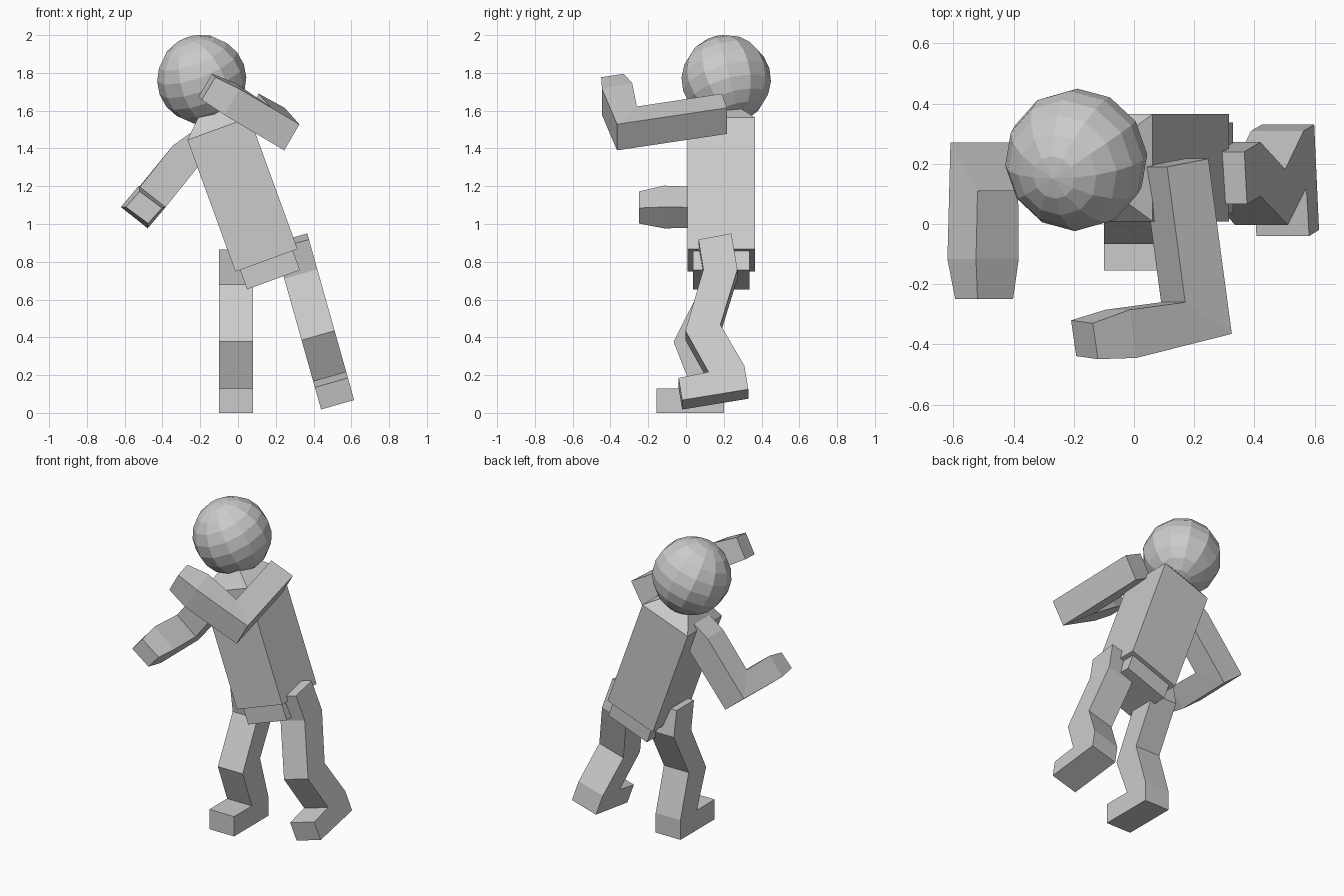
import bpy, bmesh
from math import radians
from mathutils import Matrix, Vector

if "Cube" in bpy.data.objects:
    bpy.data.objects.remove(bpy.data.objects["Cube"])


def finish(name, bm, matrix=None):
    if matrix:
        bm.transform(matrix)
    bmesh.ops.recalc_face_normals(bm, faces=bm.faces)
    mesh = bpy.data.meshes.new(name)
    bm.to_mesh(mesh)
    bm.free()
    obj = bpy.data.objects.new(name, mesh)
    bpy.context.collection.objects.link(obj)
    return obj


def loft(name, rings, matrix=None):
    """Skin closed rings of equal length and cap both ends."""
    bm = bmesh.new()
    rows = [[bm.verts.new(p) for p in ring] for ring in rings]
    n = len(rows[0])
    for a, b in zip(rows, rows[1:]):
        for i in range(n):
            j = (i + 1) % n
            bm.faces.new((a[i], a[j], b[j], b[i]))
    bm.faces.new(rows[0])
    bm.faces.new(rows[-1])
    return finish(name, bm, matrix)


def rect(hx, hy, z):
    return [(-hx, -hy, z), (hx, -hy, z), (hx, hy, z), (-hx, hy, z)]


def arm(name, sections):
    """Each section: outer corner, inner corner and the shared edge vector."""
    rings = []
    for outer, inner, edge in sections:
        o, i, e = Vector(outer), Vector(inner), Vector(edge)
        rings.append([o, o + e, i + e, i])
    loft(name, rings)


def leg(name, profile, x0, slope, across):
    """Side profile (y, z) on a leaning plane, extruded across the leg."""
    side = [Vector((x0 - slope * z, y, z)) for y, z in profile]
    loft(name, [side, [p + Vector(across) for p in side]])


# Leaning trunk: torso, pelvis and tapered neck share one frame
trunk = Matrix.Translation((0.024, 0.187, 1.156)) @ Matrix.Rotation(radians(-20), 4, 'Y')
loft("torso", [rect(0.175, 0.178, -0.371), rect(0.175, 0.178, 0.371)], trunk)
loft("pelvis", [rect(0.149, 0.15, -0.48), rect(0.149, 0.15, -0.3)], trunk)
loft("neck", [rect(0.175, 0.178, 0.371), rect(0.07, 0.08, 0.475)], trunk)

# Head
bm = bmesh.new()
bmesh.ops.create_uvsphere(bm, u_segments=12, v_segments=10, radius=0.237)
finish("head", bm, Matrix.Translation((-0.192, 0.213, 1.765))
       @ Matrix.Rotation(radians(-20), 4, 'Y') @ Matrix.Rotation(radians(15), 4, 'X'))

# Raised arm: shoulder, elbow, wrist, hand
e = (-0.08, 0, -0.138)
arm("raised_arm", [
    ((0.247, 0.217, 1.615), (0.11, 0.19, 1.69), e),
    ((0.325, -0.365, 1.528), (0.17, -0.26, 1.622), e),
    ((0.008, -0.445, 1.715), (-0.015, -0.285, 1.747), e),
    ((-0.12, -0.449, 1.777), (-0.137, -0.33, 1.795), (-0.072, 0.01, -0.12)),
])

# Lowered arm: socket, shoulder, elbow, wrist, hand
arm("lowered_arm", [
    ((-0.24, 0.27, 1.49), (-0.24, 0.11, 1.49), (0.11, 0, -0.13)),
    ((-0.345, 0.27, 1.415), (-0.345, 0.11, 1.415), (0.135, 0, -0.11)),
    ((-0.61, 0.27, 1.09), (-0.52, 0.11, 1.195), (0.135, 0, -0.108)),
    ((-0.62, -0.117, 1.09), (-0.525, -0.117, 1.203), (0.142, 0, -0.113)),
    ((-0.594, -0.25, 1.09), (-0.52, -0.25, 1.172), (0.118, 0, -0.087)),
])

# Standing leg with foot flat on the ground
leg("standing_leg", [
    (-0.155, 0), (-0.155, 0.13), (0.03, 0.13), (-0.066, 0.377), (0.088, 0.68),
    (0.06, 0.865), (0.24, 0.865), (0.27, 0.7), (0.115, 0.41), (0.2, 0.13), (0.2, 0),
], -0.1, 0, (0.18, 0, 0))

# Outstretched leg, splayed sideways
leg("outstretched_leg", [
    (-0.02, 0.068), (-0.04, 0.185), (0.119, 0.217), (-0.003, 0.435), (0.092, 0.76),
    (0.066, 0.918), (0.24, 0.95), (0.272, 0.76), (0.182, 0.467), (0.309, 0.25),
    (0.33, 0.125),
], 0.634, 0.2815, (-0.175, 0, -0.05))
